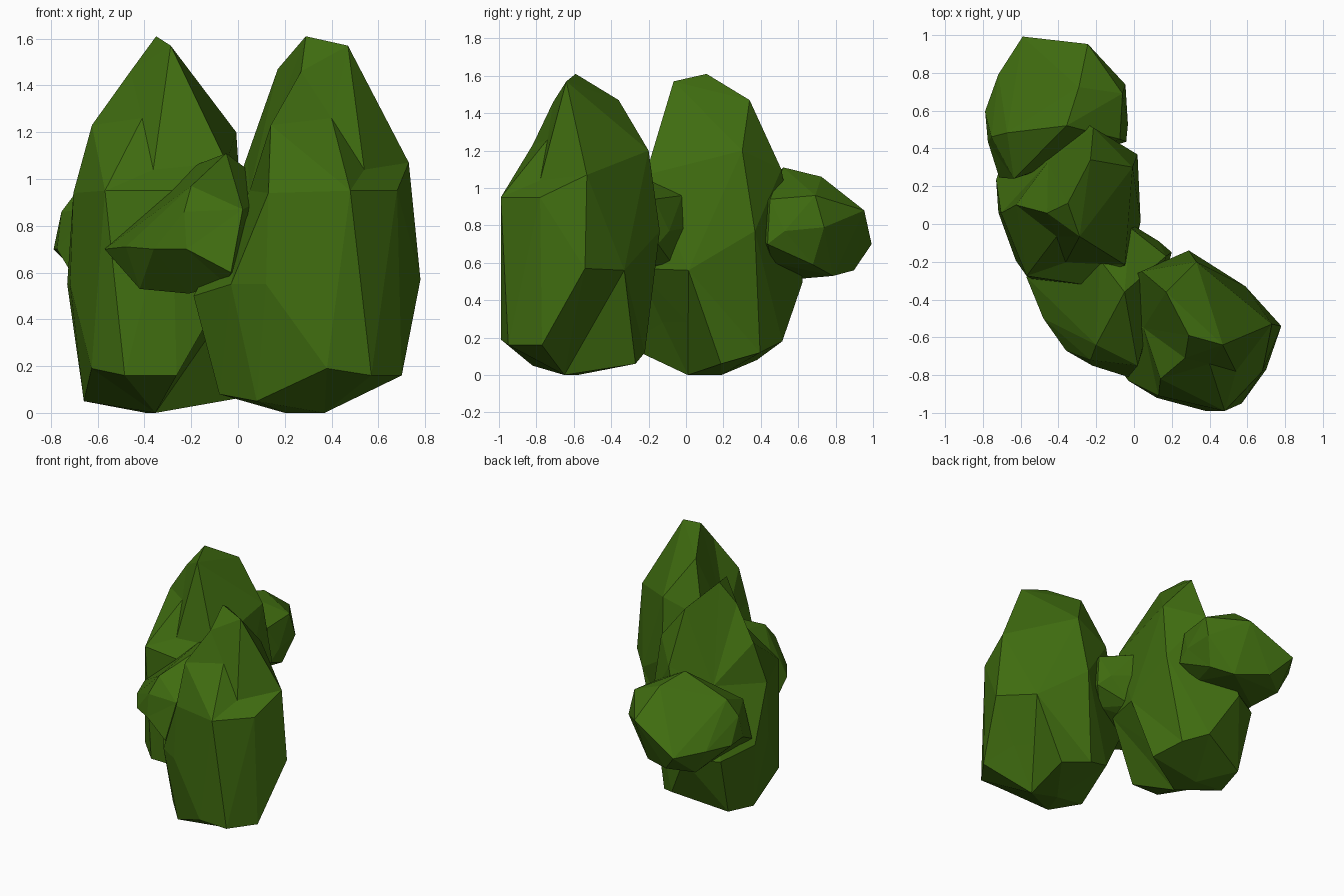
import bpy
import bmesh
from math import radians
from mathutils import Matrix, Vector

default = bpy.data.objects.get("Cube")
if default:
    bpy.data.objects.remove(default, do_unlink=True)

# One leaf colour for the whole bush
leaf = bpy.data.materials.new("leaf green")
leaf.use_nodes = True
leaf_colour = (0.05, 0.15, 0.005, 1)
leaf.diffuse_color = leaf_colour
shader = leaf.node_tree.nodes["Principled BSDF"]
shader.inputs["Base Color"].default_value = leaf_colour
shader.inputs["Roughness"].default_value = 0.9


def foliage_mesh(name, centre, radii, *rings):
    """Faceted blob: wrap the points around an ellipsoid, then move each to its place."""
    centre = Vector(centre)
    bm = bmesh.new()
    places = {}
    for ring in rings:
        for corner in ring:
            place = Vector(corner) / 100
            offset = place - centre
            direction = Vector(o / r for o, r in zip(offset, radii)).normalized()
            places[bm.verts.new(direction)] = place
    bmesh.ops.convex_hull(bm, input=list(bm.verts))
    for vert, place in places.items():
        vert.co = place
    bmesh.ops.recalc_face_normals(bm, faces=list(bm.faces))
    mesh = bpy.data.meshes.new(name)
    bm.to_mesh(mesh)
    bm.free()
    mesh.materials.append(leaf)
    return mesh


# Tall pointed blob, corners in hundredths of a unit
crown = [(29, -59, 161), (47, -64, 157), (17, -36, 147), (27, -71, 146)]
shoulder = [(14, -82, 123), (33, -20, 120), (73, -53, 107), (4, -25, 110),
            (54, -78, 104), (48, -99, 95), (68, -78, 95), (13, -91, 94),
            (5, -55, 95)]
waist = [(78, -54, 57), (59, -33, 56), (29, -14, 77), (12, -92, 55),
         (-3, -83, 55), (-17, -35, 50), (-19, -60, 50)]
# Corners along the creases of the crown and the underside
creases = [(40, -74, 126), (57, -60, 28), (48, -49, 28)]
base = [(38, -99, 19), (57, -95, 16), (70, -77, 16), (8, -82, 5), (37, -65, 0),
        (20, -58, 0), (42, -27, 6), (20, -22, 12), (-8, -65, 8), (2, -27, 18)]
tall_mesh = foliage_mesh("tall_foliage", (0.29, -0.57, 0.65), (0.47, 0.43, 0.5),
                         crown, shoulder, waist, creases, base)

# Small side blob with a tip pointing outward
upper = [(-5, -36, 111), (-18, -19, 106), (-2, -2, 96), (-20, -64, 97),
         (17, -17, 94), (-34, -2, 88), (2, -75, 87), (-23, -72, 86)]
middle = [(-57, -28, 70), (-48, -50, 71), (-36, -67, 70), (-22, -75, 70),
          (-5, 2, 79), (13, -9, 77), (20, -15, 70), (-3, -81, 60)]
lower = [(-42, -23, 56), (-42, -43, 53), (-21, -53, 51), (-20, -11, 53),
         (-5, -72, 55), (-4, -7, 59), (10, -25, 60)]
small_mesh = foliage_mesh("small_foliage", (-0.17, -0.4, 0.8), (0.4, 0.4, 0.3),
                          upper, middle, lower)

# The rear clump is the front clump turned about its peak and moved back
turn = (Matrix.Translation((-0.35, 0.11, 0))
        @ Matrix.Rotation(radians(-55), 4, "Z")
        @ Matrix.Translation((-0.29, 0.59, 0)))

for clump, placement in (("front", Matrix.Identity(4)), ("rear", turn)):
    for part, mesh in (("tall_foliage", tall_mesh), ("side_foliage", small_mesh)):
        blob = bpy.data.objects.new(clump + "_" + part, mesh)
        blob.matrix_world = placement
        bpy.context.scene.collection.objects.link(blob)
